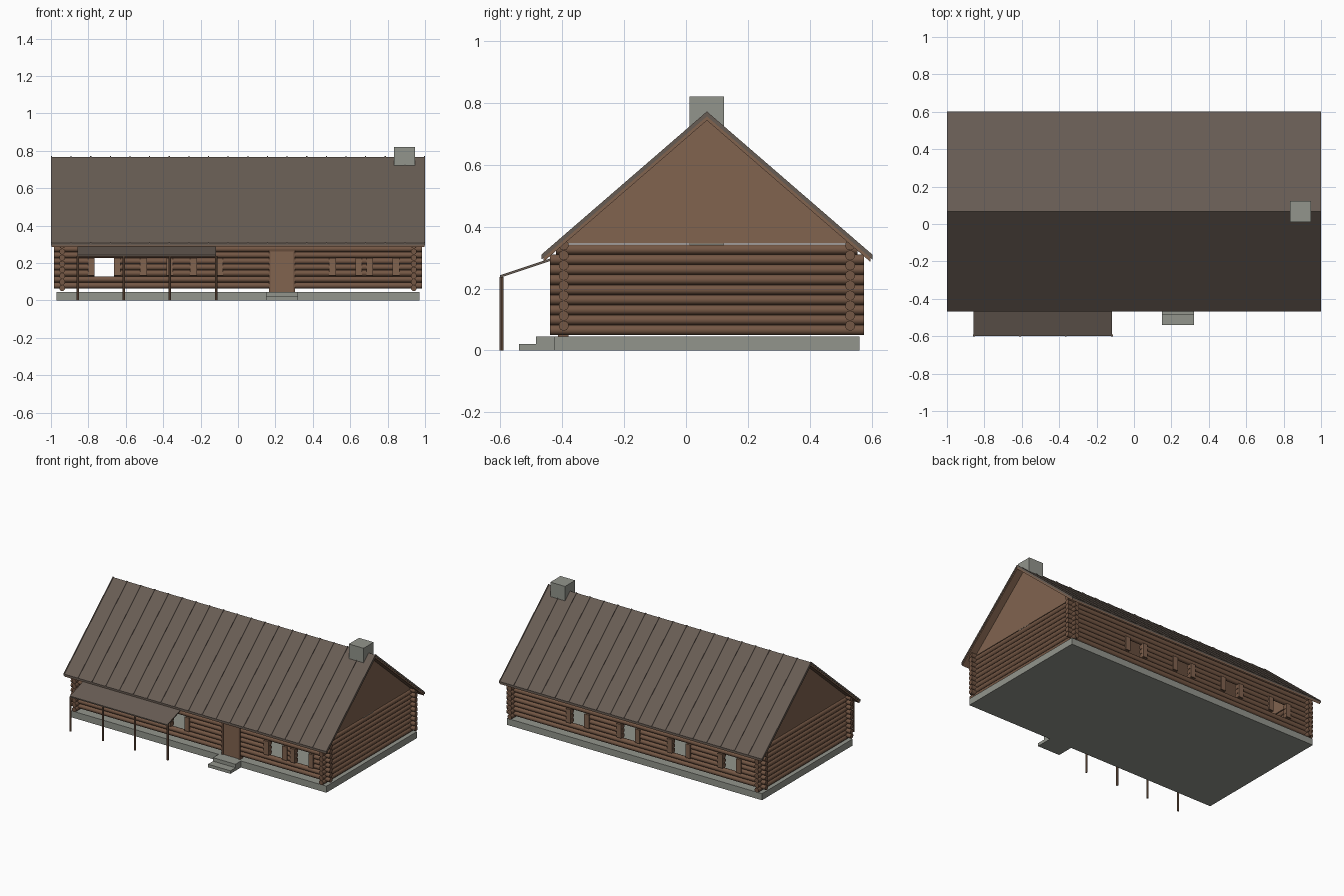
import bpy, bmesh, math
from mathutils import Matrix, Vector

if "Cube" in bpy.data.objects:
    bpy.data.objects.remove(bpy.data.objects["Cube"])


def material(name, color):
    m = bpy.data.materials.new(name)
    m.diffuse_color = (*color, 1)
    m.use_nodes = True
    m.node_tree.nodes["Principled BSDF"].inputs["Base Color"].default_value = m.diffuse_color
    return m


STONE = material("grey stone", (0.29, 0.30, 0.265))
ROOF = material("roof boards", (0.137, 0.108, 0.088))
WOOD = material("brown wood", (0.22, 0.125, 0.078))
LOG = material("log wood", (0.175, 0.095, 0.058))

CY = 0.0675            # middle of the house in y
R, STEP = 0.0165, 0.0325   # log radius and row height
WALL_Y, WALL_X = 0.4625, 0.94
FRONT_WIN = [-0.715, -0.435, -0.168, 0.575, 0.775]
BACK_WIN = [-0.715, -0.33, 0.055, 0.44]
WIN_HALF, WIN_LO, WIN_HI = 0.052, 0.129, 0.227
DOOR = (0.168, 0.302)


def finish(bm, name, mat, smooth=False):
    bmesh.ops.recalc_face_normals(bm, faces=bm.faces)
    me = bpy.data.meshes.new(name)
    bm.to_mesh(me)
    bm.free()
    ob = bpy.data.objects.new(name, me)
    me.materials.append(mat)
    bpy.context.collection.objects.link(ob)
    if smooth:
        bpy.ops.object.select_all(action='DESELECT')
        ob.select_set(True)
        bpy.context.view_layer.objects.active = ob
        bpy.ops.object.shade_smooth_by_angle(angle=math.radians(42))
    return ob


def add_box(bm, x0, x1, y0, y1, z0, z1):
    mat = Matrix.Translation(((x0 + x1) / 2, (y0 + y1) / 2, (z0 + z1) / 2)) @ \
        Matrix.Diagonal((x1 - x0, y1 - y0, z1 - z0, 1))
    bmesh.ops.create_cube(bm, size=1, matrix=mat)


def boxes(name, mat, *dims):
    bm = bmesh.new()
    for d in dims:
        add_box(bm, *d)
    return finish(bm, name, mat)


def add_prism(bm, yz, x0, x1):
    a = [bm.verts.new((x0, y, z)) for y, z in yz]
    b = [bm.verts.new((x1, y, z)) for y, z in yz]
    bm.faces.new(a)
    bm.faces.new(b[::-1])
    for i in range(len(yz)):
        j = (i + 1) % len(yz)
        bm.faces.new((a[i], a[j], b[j], b[i]))


def add_rod(bm, p, q, r, n=10):
    p, q = Vector(p), Vector(q)
    d = q - p
    bmesh.ops.create_cone(bm, cap_ends=True, segments=n, radius1=r, radius2=r, depth=d.length,
                          matrix=Matrix.Translation((p + q) / 2) @ d.to_track_quat('Z', 'Y').to_matrix().to_4x4())


# Foundation and entrance steps
boxes("foundation", STONE, (-0.97, 0.97, -0.425, 0.56, 0, 0.045))
boxes("steps", STONE, (0.15, 0.32, -0.485, -0.425, 0, 0.045), (0.15, 0.32, -0.54, -0.485, 0, 0.021))


# Long log walls, cut at windows and door
def long_wall(name, y, windows, door):
    bm = bmesh.new()
    for k in range(9):
        z = 0.080 + STEP * k
        cuts = []
        if WIN_LO < z < WIN_HI:
            cuts += [(w - WIN_HALF, w + WIN_HALF) for w in windows]
        if door and z < 0.25:
            cuts.append(door)
        x = -0.985
        for a, b in sorted(cuts) + [(0.985, 0.985)]:
            add_rod(bm, (x, y, z), (a, y, z), R)
            x = b
    finish(bm, name, LOG, True)


long_wall("front_log_wall", CY - WALL_Y, FRONT_WIN, DOOR)
long_wall("back_log_wall", CY + WALL_Y, BACK_WIN, None)

# End log walls, top log shortened under the roof
for side, label in ((-1, "left"), (1, "right")):
    bm = bmesh.new()
    for k in range(9):
        z = 0.066 + STEP * k
        h = 0.507 if k < 8 else 0.487
        add_rod(bm, (side * WALL_X, CY - h, z), (side * WALL_X, CY + h, z), R)
    finish(bm, label + "_log_wall", LOG, True)

# Window shutters
for label, wins, y in (("front", FRONT_WIN, CY - WALL_Y - R), ("back", BACK_WIN, CY + WALL_Y + R)):
    dims = []
    for w in wins:
        for s in (-1, 1):
            c = w + s * (WIN_HALF + 0.018)
            dims.append((c - 0.018, c + 0.018, y - 0.005, y + 0.005, 0.133, 0.228))
    boxes(label + "_shutters", WOOD, *dims)

# Door and frame
dy = CY - WALL_Y
boxes("door", WOOD, (0.175, 0.295, dy - 0.013, dy + 0.013, 0.045, 0.258))
boxes("door_frame", LOG, (0.165, 0.175, dy - 0.019, dy + 0.016, 0.045, 0.268),
      (0.295, 0.305, dy - 0.019, dy + 0.016, 0.045, 0.268),
      (0.175, 0.295, dy - 0.019, dy + 0.016, 0.258, 0.268))

# Gables
SL = 0.865   # roof slope
TOP = 0.768
for side, label in ((-1, "left"), (1, "right")):
    bm = bmesh.new()
    h = (TOP - 0.02 - 0.345) / SL
    add_prism(bm, [(CY - h, 0.345), (CY + h, 0.345), (CY, TOP - 0.02)],
              side * 0.93, side * 0.947)
    finish(bm, label + "_gable", WOOD)


# Roof: boards on top, wooden layer below, thin seams
def chevron(half, top, thick):
    return [(CY - half, top - half * SL), (CY, top), (CY + half, top - half * SL),
            (CY + half, top - half * SL - thick), (CY, top - thick), (CY - half, top - half * SL - thick)]


bm = bmesh.new()
add_prism(bm, chevron(0.534, TOP, 0.012), -1, 1)
for i in range(20):
    x = -0.997 + i * 1.994 / 19
    add_prism(bm, chevron(0.534, TOP + 0.004, 0.006), x - 0.003, x + 0.003)
finish(bm, "roof", ROOF)
bm = bmesh.new()
add_prism(bm, chevron(0.528, TOP - 0.012, 0.013), -0.997, 0.997)
finish(bm, "roof_lining", WOOD)

# Chimney
boxes("chimney", STONE, (0.835, 0.9465, 0.012, 0.122, 0.32, 0.82))

# Porch awning and posts
bm = bmesh.new()
add_prism(bm, [(-0.60, 0.243), (-0.42, 0.303), (-0.42, 0.295), (-0.60, 0.235)], -0.858, -0.118)
finish(bm, "porch_awning", ROOF)
bm = bmesh.new()
for x in (-0.856, -0.610, -0.365, -0.117):
    add_rod(bm, (x, -0.596, 0), (x, -0.596, 0.238), 0.0065, 8)
finish(bm, "porch_posts", WOOD, True)
